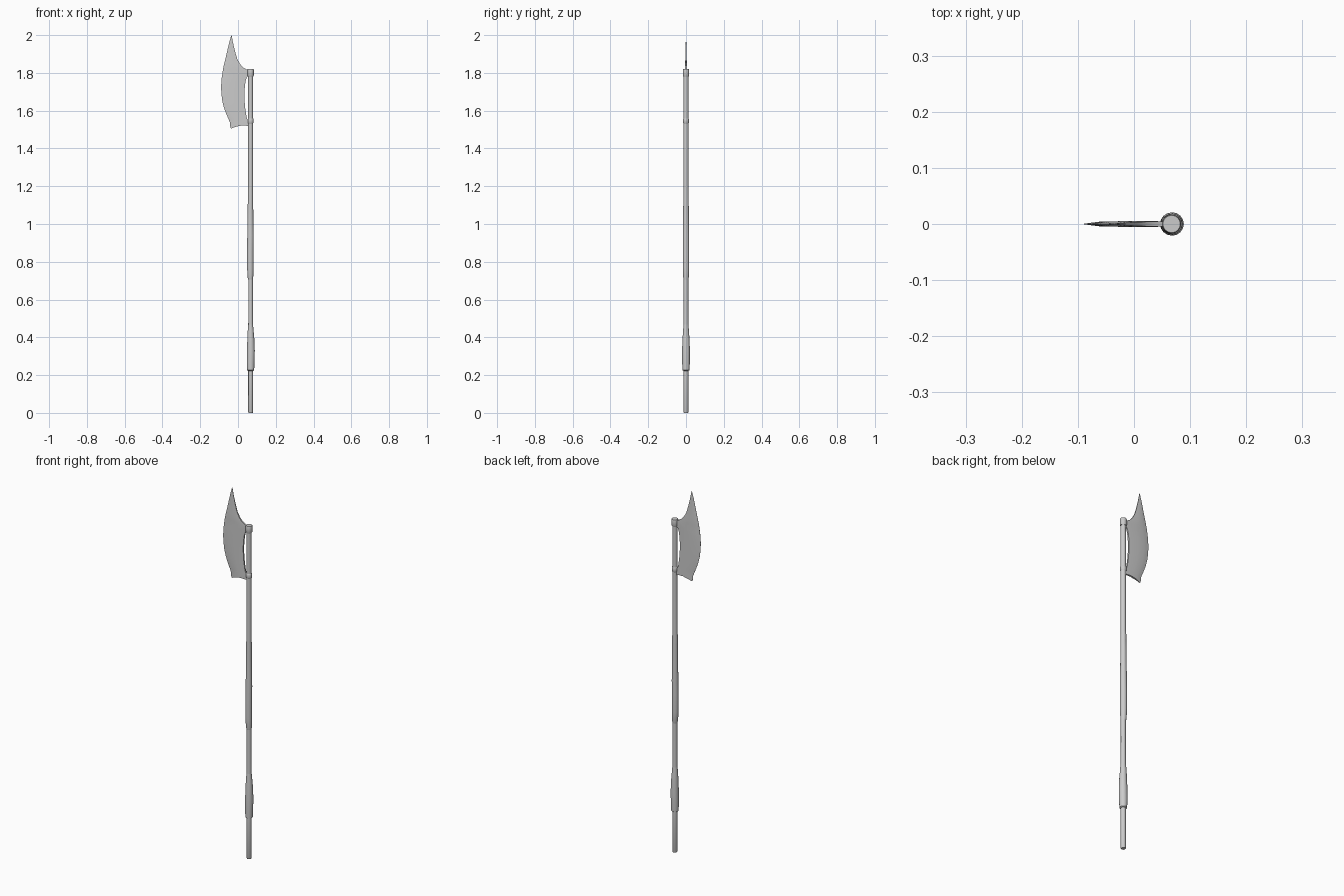
import bpy, bmesh, math

CX = 0.067  # shaft axis


def finish(name, bm, angle=35):
    bmesh.ops.recalc_face_normals(bm, faces=bm.faces)
    mesh = bpy.data.meshes.new(name)
    bm.to_mesh(mesh)
    bm.free()
    ob = bpy.data.objects.new(name, mesh)
    bpy.context.collection.objects.link(ob)
    bpy.ops.object.select_all(action='DESELECT')
    ob.select_set(True)
    bpy.context.view_layer.objects.active = ob
    bpy.ops.object.shade_smooth_by_angle(angle=math.radians(angle))
    return ob


def lathe(name, profile, sides=16):
    """profile: (z, radius, x offset) rings from bottom to top, capped."""
    bm = bmesh.new()
    rings = []
    for z, r, dx in profile:
        rings.append([bm.verts.new((CX + dx + r * math.cos(2 * math.pi * k / sides),
                                    r * math.sin(2 * math.pi * k / sides), z))
                      for k in range(sides)])
    for a, b in zip(rings, rings[1:]):
        for k in range(sides):
            n = (k + 1) % sides
            bm.faces.new((a[k], a[n], b[n], b[k]))
    bm.faces.new(rings[0][::-1])
    bm.faces.new(rings[-1])
    return finish(name, bm)


# long wooden shaft
lathe("shaft", [(0, 0.011, 0), (0.004, 0.0128, 0), (0.23, 0.0128, 0), (0.46, 0.0128, 0),
                (0.6, 0.0122, 0), (0.72, 0.0125, 0), (1.0, 0.0135, 0), (1.18, 0.0138, -0.001),
                (1.2, 0.0132, 0), (1.54, 0.0132, 0), (1.81, 0.0128, 0)])

# wrapped grips
lathe("lower_grip", [(0.222, 0.013, 0), (0.226, 0.0185, 0), (0.27, 0.0205, 0), (0.33, 0.0208, 0.001),
                     (0.39, 0.0185, 0.001), (0.43, 0.016, 0), (0.47, 0.0125, 0)])
lathe("upper_grip", [(0.705, 0.0122, 0), (0.715, 0.0145, -0.001), (0.77, 0.0172, -0.002),
                     (0.86, 0.0172, -0.002), (0.94, 0.0168, -0.001), (1.0, 0.0155, -0.001),
                     (1.1, 0.0145, -0.001), (1.18, 0.0135, 0)])

# collars holding the blade
lathe("lower_collar", [(1.533, 0.0135, 0), (1.536, 0.0152, 0), (1.556, 0.0152, 0), (1.559, 0.0135, 0)])
lathe("upper_collar", [(1.782, 0.015, 0), (1.786, 0.0168, 0), (1.816, 0.0168, 0), (1.82, 0.0155, 0)])

# blade rows from heel to tip: cutting edge x, z and back edge x, z
ROWS = [(-0.037, 1.505, 0.060, 1.518), (-0.042, 1.518, 0.060, 1.535), (-0.042, 1.535, 0.060, 1.547),
        (-0.050, 1.555, 0.048, 1.557), (-0.061, 1.580, 0.043, 1.580), (-0.074, 1.615, 0.038, 1.615),
        (-0.083, 1.650, 0.035, 1.650), (-0.088, 1.690, 0.034, 1.690), (-0.0895, 1.725, 0.036, 1.725),
        (-0.088, 1.755, 0.040, 1.755), (-0.086, 1.775, 0.046, 1.776), (-0.084, 1.788, 0.060, 1.786),
        (-0.082, 1.803, 0.060, 1.813), (-0.079, 1.822, 0.045, 1.818), (-0.075, 1.840, 0.026, 1.830),
        (-0.070, 1.862, 0.010, 1.848), (-0.063, 1.890, -0.004, 1.874), (-0.055, 1.925, -0.016, 1.915),
        (-0.046, 1.963, -0.026, 1.958), (-0.036, 1.998, -0.034, 2.000)]
COLS = [(0, 0.0004), (0.12, 0.0025), (0.25, 0.0045), (0.55, 0.005), (0.8, 0.005), (1, 0.0042)]

bm = bmesh.new()
front, back = [], []
for i, (ex, ez, bx, bz) in enumerate(ROWS):
    thin = min(1, (2.01 - ez) / 0.17)
    bow = max(0, 1 - i / 3) * 0.009
    for side, grid in ((-1, front), (1, back)):
        grid.append([bm.verts.new((ex + (bx - ex) * t, side * h * thin,
                                   ez + (bz - ez) * t + bow * math.sin(math.pi * t)))
                     for t, h in COLS])
last = len(COLS) - 1
for i in range(len(ROWS) - 1):
    for grid in (front, back):
        for j in range(last):
            bm.faces.new((grid[i][j], grid[i][j + 1], grid[i + 1][j + 1], grid[i + 1][j]))
    for j in (0, last):
        bm.faces.new((front[i][j], front[i + 1][j], back[i + 1][j], back[i][j]))
for i in (0, len(ROWS) - 1):
    for j in range(last):
        bm.faces.new((front[i][j], front[i][j + 1], back[i][j + 1], back[i][j]))
finish("axe_blade", bm)
